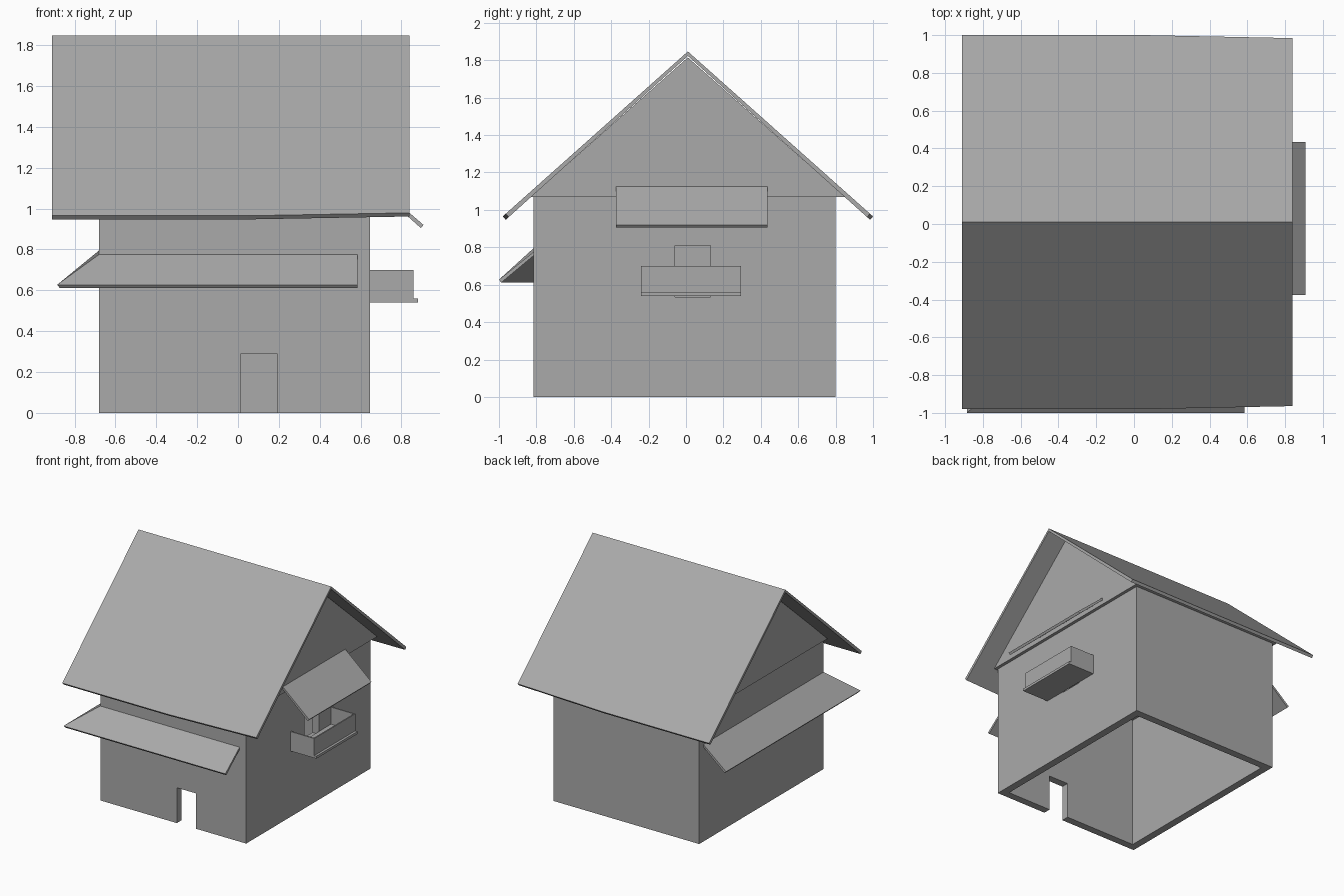
import bpy
import bmesh
from math import hypot

if "Cube" in bpy.data.objects:
    bpy.data.objects.remove(bpy.data.objects["Cube"], do_unlink=True)

GREY = (0.4, 0.4, 0.4, 1.0)
grey = bpy.data.materials.new("plain_grey")
grey.use_nodes = True
grey.diffuse_color = GREY
grey.node_tree.nodes["Principled BSDF"].inputs["Base Color"].default_value = GREY


def loft(name, rings):
    """Solid skin through matching rings of points, capped at both ends."""
    bm = bmesh.new()
    loops = [[bm.verts.new(p) for p in ring] for ring in rings]
    for a, b in zip(loops, loops[1:]):
        for i in range(len(a)):
            j = (i + 1) % len(a)
            bm.faces.new((a[i], a[j], b[j], b[i]))
    bm.faces.new(loops[0][::-1])
    bm.faces.new(loops[-1])
    bmesh.ops.recalc_face_normals(bm, faces=bm.faces)
    mesh = bpy.data.meshes.new(name)
    bm.to_mesh(mesh)
    bm.free()
    mesh.materials.append(grey)
    obj = bpy.data.objects.new(name, mesh)
    bpy.context.collection.objects.link(obj)
    return obj


def box(name, x0, x1, y0, y1, z0, z1):
    ring = [(x0, y0), (x1, y0), (x1, y1), (x0, y1)]
    return loft(name, [[(x, y, z) for x, y in ring] for z in (z0, z1)])


def cut(target, cutter):
    """Subtract the cutter and throw it away."""
    cutter.hide_render = True
    mod = target.modifiers.new("cut", "BOOLEAN")
    mod.operation = "DIFFERENCE"
    mod.solver = "EXACT"
    mod.object = cutter
    bpy.context.view_layer.objects.active = target
    bpy.ops.object.modifier_apply(modifier=mod.name)
    bpy.data.objects.remove(cutter, do_unlink=True)


def slope(inner, outer, t):
    """Section of a sloping board: top line from inner to outer, thickness t below."""
    (a, za), (b, zb) = inner, outer
    run, drop = b - a, za - zb
    length = hypot(run, drop)
    da, dz = -t * drop / length * (1 if run > 0 else -1), -t * abs(run) / length
    foot = dz * length / abs(run) * length / abs(run)
    return [(a, za), (b, zb), (b + da, zb + dz), (a, za + foot * abs(run) / length)]


# House walls: open underneath, with a door and a side window
X0, X1, Y0, Y1, TOP, WALL = -0.68, 0.645, -0.815, 0.8, 1.07, 0.06
walls = box("walls", X0, X1, Y0, Y1, 0, TOP)
cut(walls, box("room_cutter", X0 + WALL, X1 - WALL, Y0 + WALL, Y1 - WALL, -0.1, 1.2))
cut(walls, box("door_cutter", 0.015, 0.19, Y0 - 0.1, Y0 + 0.1, -0.1, 0.29))
cut(walls, box("window_cutter", X1 - 0.1, X1 + 0.1, -0.06, 0.13, 0.535, 0.81))

# Attic wedge that closes the gables, slightly wider than the walls
gable = [(-0.83, TOP), (0.85, TOP), (0.01, 1.815)]
loft("attic_gable", [[(x, y, z) for y, z in gable] for x in (X0 - 0.025, X1 + 0.025)])

# Roof: two boards meeting at the ridge, a little shorter at the right end
RIDGE = (0.01, 1.847)
for name, side, reach in (("roof_front", -1, 0.99), ("roof_back", 1, 0.99)):
    rings = []
    for x, short in ((-0.91, 0), (0.05, 0), (0.84, 0.016)):
        eave = (RIDGE[0] + side * (reach - short), 0.965 + short * 0.89)
        rings.append([(x, y, z) for y, z in slope(RIDGE, eave, 0.024)])
    loft(name, rings)

# Wrap-around awning: front and left boards, mitred at the corner
OUT_X, OUT_Y = -0.885, -1.0


def mitre_x(y):
    return X0 + (y - Y0) / (OUT_Y - Y0) * (OUT_X - X0)


def mitre_y(x):
    return Y0 + (x - X0) / (OUT_X - X0) * (OUT_Y - Y0)


front = slope((Y0, 0.775), (OUT_Y, 0.627), 0.02)
loft("awning_front", [[(0.585, y, z) for y, z in front],
                      [(mitre_x(y), y, z) for y, z in front]])
left = slope((X0, 0.795), (OUT_X, 0.627), 0.02)
loft("awning_left", [[(x, 0.745, z) for x, z in left],
                     [(x, mitre_y(x), z) for x, z in left]])

# Small awning over the window
hood = slope((X1, 1.147), (0.908, 0.92), 0.02)
loft("window_awning", [[(x, y, z) for x, z in hood] for y in (-0.375, 0.435)])

# Planter: open box under the window, with a ledge along its foot
P0, P1, PX, LOW, HIGH, T = -0.24, 0.295, 0.86, 0.54, 0.7, 0.01
box("planter_floor", X1, PX + 0.02, P0, P1, LOW, LOW + 0.02)
box("planter_front", PX - T, PX, P0, P1, LOW + 0.02, HIGH)
for name, y in (("planter_end_front", P0), ("planter_end_back", P1 - T)):
    box(name, X1, PX - T, y, y + T, LOW + 0.02, HIGH)
